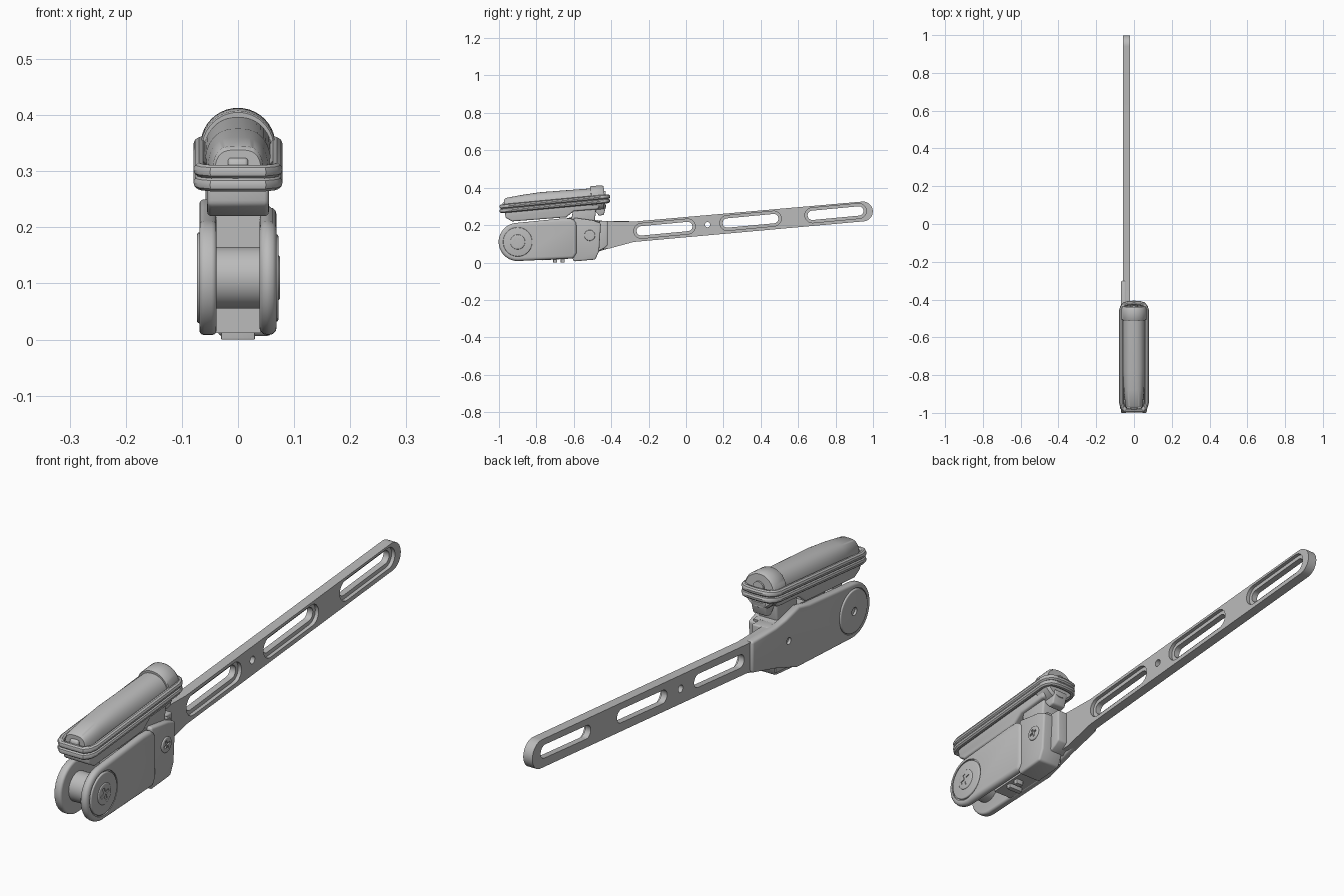
import bpy, bmesh, math
from mathutils import Vector, Matrix

if "Cube" in bpy.data.objects:
    bpy.data.objects.remove(bpy.data.objects["Cube"])

mat = bpy.data.materials.new("plain grey")
mat.use_nodes = True
GREY = (0.5, 0.5, 0.5, 1)
mat.diffuse_color = GREY
mat.node_tree.nodes["Principled BSDF"].inputs["Base Color"].default_value = GREY
SLOPE = math.atan(0.094)
PIVOT, SCREW = (-0.9, 0.11), (-0.515, 0.145)


def finish(name, bm):
    bmesh.ops.recalc_face_normals(bm, faces=bm.faces)
    me = bpy.data.meshes.new(name)
    bm.to_mesh(me)
    bm.free()
    me.materials.append(mat)
    ob = bpy.data.objects.new(name, me)
    bpy.context.collection.objects.link(ob)
    return ob


def bake(ob):
    """Apply all modifiers."""
    deps = bpy.context.evaluated_depsgraph_get()
    me = bpy.data.meshes.new_from_object(ob.evaluated_get(deps))
    ob.modifiers.clear()
    ob.data = me
    return ob


def loft(name, rings):
    bm = bmesh.new()
    loops = [[bm.verts.new(p) for p in ring] for ring in rings]
    n = len(loops[0])
    for a, b in zip(loops, loops[1:]):
        for i in range(n):
            j = (i + 1) % n
            bm.faces.new((a[i], a[j], b[j], b[i]))
    bm.faces.new(loops[0])
    bm.faces.new(loops[-1])
    return finish(name, bm)


def plate(name, pts, x0, x1, bevel=0):
    """Side outline in y, z extruded across x."""
    ob = loft(name, [[(x, y, z) for y, z in pts] for x in (x0, x1)])
    if bevel:
        m = ob.modifiers.new("edge", 'BEVEL')
        m.width, m.segments, m.limit_method = bevel, 3, 'ANGLE'
        m.angle_limit = math.radians(40)
        bake(ob)
    return ob


def cut(ob, cutters):
    for c in cutters:
        m = ob.modifiers.new("cut", 'BOOLEAN')
        m.operation, m.object, m.solver = 'DIFFERENCE', c, 'EXACT'
    bake(ob)
    for c in cutters:
        bpy.data.objects.remove(c)


def arc(c, r, a0, a1, n=20):
    angles = [math.radians(a0 + (a1 - a0) * i / n) for i in range(n + 1)]
    return [(c[0] + r * math.cos(a), c[1] + r * math.sin(a)) for a in angles]


def disc(name, c, r, x0, x1, bevel=0, n=40):
    return plate(name, arc(c, r, 0, 360, n)[:-1], x0, x1, bevel)


def stadium(c, half, r):
    d = Vector((math.cos(SLOPE), math.sin(SLOPE))) * (half - r)
    t, c = math.degrees(SLOPE), Vector(c)
    return arc(c + d, r, t - 90, t + 90, 12) + arc(c - d, r, t + 90, t + 270, 12)


def screw(name, c, r, x0, x1):
    head = disc(name, c, r, x0, x1, 0.004)
    arms = []
    for k in range(2):
        a = math.radians(20 + 90 * k)
        u = Vector((math.cos(a), math.sin(a))) * r * 0.6
        v = Vector((-math.sin(a), math.cos(a))) * r * 0.14
        o = Vector(c)
        arms.append(plate("cross_cutter", [o + u + v, o - u + v, o - u - v, o + u - v],
                          x1 - 0.006, x1 + 0.02))
    cut(head, arms)


# Slotted arm with stepped slots
tip = (0.946, 0.273)
t = math.degrees(SLOPE)
outline = [(-0.47, 0.07), (-0.41, 0.075), (-0.28, 0.11)] + arc(tip, 0.053, t - 90, t + 90)
outline += [(-0.28, 0.219), (-0.47, 0.222)]
arm = plate("slotted_arm", outline, -0.058, -0.02)
cutters = [disc("hole_cutter", (0.115, 0.202), 0.014, -0.1, 0.1, n=20)]
for c in ((-0.115, 0.181), (0.345, 0.223), (0.80, 0.264)):
    cutters.append(plate("slot_cutter", stadium(c, 0.15, 0.025), -0.1, 0.1))
    cutters.append(plate("slot_recess", stadium(c, 0.165, 0.04), -0.034, 0.1))
cut(arm, cutters)

# Cheek plates, the far one reaching back over the arm
nose = arc(PIVOT, 0.102, 95, 270)
near = nose + [(-0.6, 0.022), (-0.585, 0.05), (-0.585, 0.215), (-0.61, 0.236), (-0.66, 0.236)]
far = nose + [(-0.57, 0.024), (-0.44, 0.068), (-0.3, 0.105), (-0.3, 0.222), (-0.44, 0.222),
              (-0.5, 0.23), (-0.58, 0.25), (-0.64, 0.236)]
near_cheek = plate("left_cheek", near, 0.038, 0.069, 0.014)
cut(near_cheek, [plate("groove_cutter", arc(PIVOT, 0.083, 0, 360, 40)[:-1], 0.064, 0.1)])
far_cheek = plate("right_cheek", far, -0.069, -0.038, 0.009)
cut(far_cheek, [disc("bore_cutter", PIVOT, 0.084, -0.1, -0.064),
                disc("bolt_cutter", SCREW, 0.013, -0.1, -0.058, n=20)])
disc("left_pivot_disc", PIVOT, 0.078, 0.05, 0.072, 0.004)
far_disc = disc("right_pivot_disc", PIVOT, 0.081, -0.073, -0.05, 0.004)
cut(far_disc, [disc("bolt_cutter", PIVOT, 0.015, -0.1, -0.06, n=20)])
screw("pivot_screw", PIVOT, 0.04, 0.06, 0.075)

# Roller and filling between the cheeks
disc("roller", PIVOT, 0.055, -0.04, 0.04)
plate("inner_core", [(-0.77, 0.012), (-0.6, 0.022), (-0.48, 0.03), (-0.46, 0.22),
                     (-0.6, 0.24), (-0.77, 0.225)], -0.04, 0.04)
for i, y in enumerate((-0.70, -0.66)):
    plate("bottom_pin_%d" % (i + 1), [(y - 0.01, 0), (y + 0.01, 0), (y + 0.01, 0.04),
                                      (y - 0.01, 0.04)], -0.03 + 0.03 * i, 0.03, 0.002)

# Clamp block behind the near cheek
plate("clamp_block", [(-0.61, 0.03), (-0.6, 0.006), (-0.485, 0.016), (-0.465, 0.06),
                      (-0.455, 0.21), (-0.5, 0.226), (-0.6, 0.24)], -0.036, 0.06, 0.008)
plate("clamp_tail", [(-0.47, 0.06), (-0.44, 0.075), (-0.42, 0.09), (-0.42, 0.222),
                     (-0.47, 0.222)], -0.05, 0.02, 0.006)
screw("clamp_screw", SCREW, 0.029, 0.05, 0.065)
plate("handle_neck", [(-0.62, 0.2), (-0.49, 0.2), (-0.48, 0.3), (-0.6, 0.3)], -0.04, 0.04, 0.008)
plate("rear_hook", [(-0.51, 0.31), (-0.49, 0.28), (-0.465, 0.25), (-0.44, 0.255),
                    (-0.425, 0.31)], -0.03, 0.03, 0.006)


# Handle tray and rounded shell
def arch(y, w, z0, z1, e):
    """Cross section with a flat base and rounded crown."""
    pts = [(-w, y, z0), (w, y, z0)]
    for i in range(25):
        a = math.pi * i / 24
        c, s = math.cos(a), math.sin(a)
        pts.append((math.copysign(abs(c) ** e, c) * w, y, z0 + 0.01 + (z1 - z0 - 0.01) * s ** e))
    return pts


plate("handle_tray", [(-0.97, 0.285), (-0.965, 0.24), (-0.93, 0.22), (-0.64, 0.242), (-0.6, 0.275),
                      (-0.47, 0.285), (-0.45, 0.335)], -0.055, 0.055, 0.008)
loft("handle_shell", [arch(-0.972, 0.042, 0.27, 0.338, 0.6), arch(-0.965, 0.046, 0.27, 0.345, 0.6),
                      arch(-0.88, 0.054, 0.28, 0.361, 0.7), arch(-0.78, 0.06, 0.29, 0.376, 0.8),
                      arch(-0.5, 0.062, 0.315, 0.397, 0.9)])
plate("front_catch", [(-0.985, 0.295), (-0.96, 0.295), (-0.96, 0.327), (-0.98, 0.322)],
      -0.018, 0.018, 0.006)


def ring(y, r, z):
    return [(r * math.cos(a), y - 0.09 * r * math.sin(a), z + r * math.sin(a))
            for a in (math.tau * i / 40 for i in range(40))]


loft("handle_cap", [ring(-0.507, 0.064, 0.341), ring(-0.503, 0.067, 0.341),
                    ring(-0.445, 0.067, 0.346), ring(-0.435, 0.06, 0.347)])
loft("cap_button", [ring(-0.45, 0.022, 0.36), ring(-0.429, 0.022, 0.36)])

# Two stretched bands looped round the handle
side = [(0.0, -0.985), (0.045, -0.985), (0.06, -0.97), (0.067, -0.945), (0.067, -0.46),
        (0.062, -0.44), (0.05, -0.425), (0.03, -0.42), (0.0, -0.418)]
loop = side + [(-x, y) for x, y in side[-2:0:-1]]
for name, z0 in (("lower_band", 0.276), ("upper_band", 0.299)):
    cu = bpy.data.curves.new(name, 'CURVE')
    cu.dimensions, cu.bevel_depth, cu.bevel_resolution = '3D', 0.0125, 3
    sp = cu.splines.new('POLY')
    sp.points.add(len(loop) - 1)
    for p, (x, y) in zip(sp.points, loop):
        p.co = (x, y, z0 + 0.094 * (y + 0.985), 1)
    sp.use_cyclic_u = True
    tmp = bpy.data.objects.new(name + "_path", cu)
    bpy.context.collection.objects.link(tmp)
    deps = bpy.context.evaluated_depsgraph_get()
    me = bpy.data.meshes.new_from_object(tmp.evaluated_get(deps))
    bpy.data.objects.remove(tmp)
    me.materials.clear()
    me.materials.append(mat)
    bpy.context.collection.objects.link(bpy.data.objects.new(name, me))

# Smooth rounded surfaces, keep sharp edges
bpy.ops.object.select_all(action='DESELECT')
for ob in bpy.context.scene.objects:
    if ob.type == 'MESH':
        ob.select_set(True)
        bpy.context.view_layer.objects.active = ob
bpy.ops.object.shade_smooth_by_angle(angle=math.radians(35))
